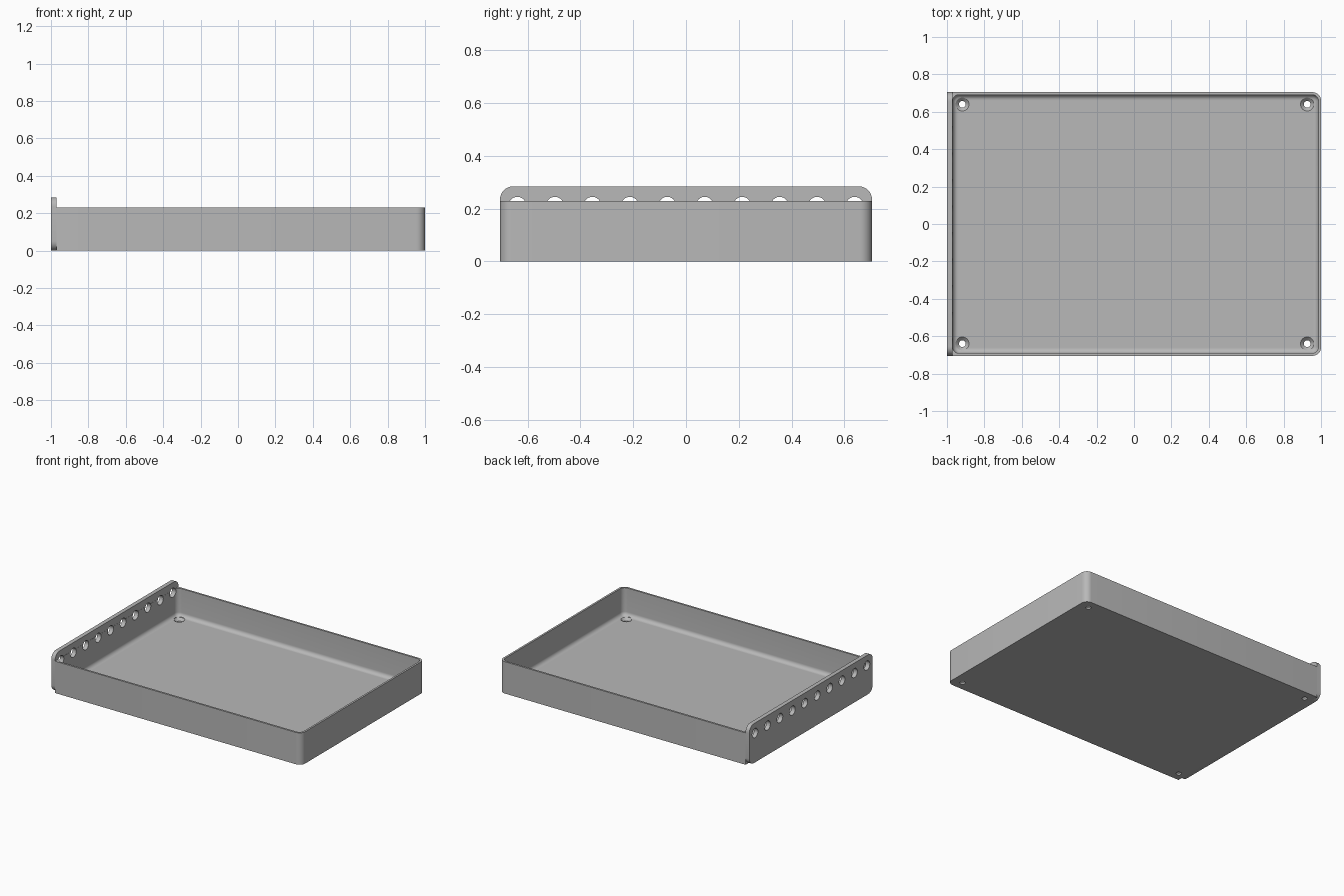
import bpy, bmesh
from math import pi, cos, sin, radians

cube = bpy.data.objects.get("Cube")
if cube:
    bpy.data.objects.remove(cube, do_unlink=True)

grey = bpy.data.materials.new("plain_grey")
grey.use_nodes = True
colour = (0.48, 0.48, 0.48, 1)
grey.diffuse_color = colour
grey.node_tree.nodes["Principled BSDF"].inputs["Base Color"].default_value = colour

HALF_Y, HEIGHT, FLOOR = 0.705, 0.23, 0.03
JOIN = -0.97          # where the tray meets the end plate


def rounded_rect(u0, u1, v0, v1, r_low, r_high, steps=8):
    """Counter-clockwise outline; r_low rounds the u0 corners, r_high the u1 corners."""
    pts = []
    corners = [(u1, v1, r_high, -1, -1), (u0, v1, r_low, 1, -1),
               (u0, v0, r_low, 1, 1), (u1, v0, r_high, -1, 1)]
    for k, (u, v, r, du, dv) in enumerate(corners):
        for i in range(steps + 1):
            a = (k + i / steps) * pi / 2
            pts.append((u + du * r + r * cos(a), v + dv * r + r * sin(a)))
    return pts


def loft(name, rings):
    """Solid skinned through rings of equal point count, capped at both ends."""
    bm = bmesh.new()
    loops = [[bm.verts.new(p) for p in ring] for ring in rings]
    for a, b in zip(loops, loops[1:]):
        for i in range(len(a)):
            j = (i + 1) % len(a)
            bm.faces.new((a[i], a[j], b[j], b[i]))
    bm.faces.new(loops[0][::-1])
    bm.faces.new(loops[-1])
    bmesh.ops.recalc_face_normals(bm, faces=bm.faces)
    mesh = bpy.data.meshes.new(name)
    bm.to_mesh(mesh)
    bm.free()
    obj = bpy.data.objects.new(name, mesh)
    bpy.context.collection.objects.link(obj)
    mesh.materials.append(grey)
    return obj


def circle(r, place, n=32):
    return [place(r * cos(2 * pi * i / n), r * sin(2 * pi * i / n)) for i in range(n)]


def select(obj):
    bpy.ops.object.select_all(action='DESELECT')
    obj.select_set(True)
    bpy.context.view_layer.objects.active = obj


def cut(obj, cutters):
    for c in cutters:
        c.hide_render = True
        mod = obj.modifiers.new("hole", 'BOOLEAN')
        mod.operation, mod.solver, mod.object = 'DIFFERENCE', 'EXACT', c
        select(obj)
        bpy.ops.object.modifier_apply(modifier=mod.name)


# Tray: outer shell, thin rim, inner walls and a filleted floor
def tray_ring(z, inset, left, r_left, r_right):
    outline = rounded_rect(left, 1 - inset, inset - HALF_Y, HALF_Y - inset, r_left, r_right)
    return [(x, y, z) for x, y in outline]


WALL, FILLET, INNER_R = 0.014, 0.028, 0.034
rings = [tray_ring(0, 0, JOIN - 0.001, 0.002, 0.045),
         tray_ring(HEIGHT, 0, JOIN - 0.001, 0.002, 0.045)]
inner_left = JOIN + 0.001
rings.append(tray_ring(HEIGHT, WALL, inner_left, INNER_R, INNER_R))
for i in range(9):
    a = i / 8 * pi / 2
    shrink = FILLET * (1 - cos(a))
    z = FLOOR + FILLET * (1 - sin(a))
    r = INNER_R - shrink
    rings.append(tray_ring(z, WALL + shrink, inner_left + shrink, r, r))
tray = loft("tray", rings)

# End plate: upright rounded slab
plate_outline = rounded_rect(-HALF_Y, HALF_Y, 0, 0.285, 0.05, 0.05)
end_plate = loft("end_plate", [[(x, y, z) for y, z in plate_outline] for x in (-1, JOIN)])

# Countersunk holes in the floor corners
screw_cutters = []
for cx in (-0.918, 0.926):
    for cy in (-0.64, 0.64):
        profile = [(0.018, -0.02), (0.018, 0.012), (0.036, FLOOR), (0.036, FLOOR + 0.03)]
        screw_cutters.append(loft("screw_cutter", [
            circle(r, lambda u, v, z=z: (cx + u, cy + v, z)) for r, z in profile]))
cut(tray, screw_cutters)

# Row of ten round holes through the end plate
row_cutters = []
for i in range(10):
    cy = (i - 4.5) * 0.142
    row_cutters.append(loft("row_cutter", [
        circle(0.033, lambda u, v, x=x: (x, cy + u, 0.212 + v)) for x in (-1.05, -0.94)]))
cut(end_plate, row_cutters)
cut(tray, row_cutters)

for c in screw_cutters + row_cutters:
    bpy.data.objects.remove(c, do_unlink=True)

for obj in (tray, end_plate):
    select(obj)
    bpy.ops.object.shade_smooth_by_angle(angle=radians(30))
